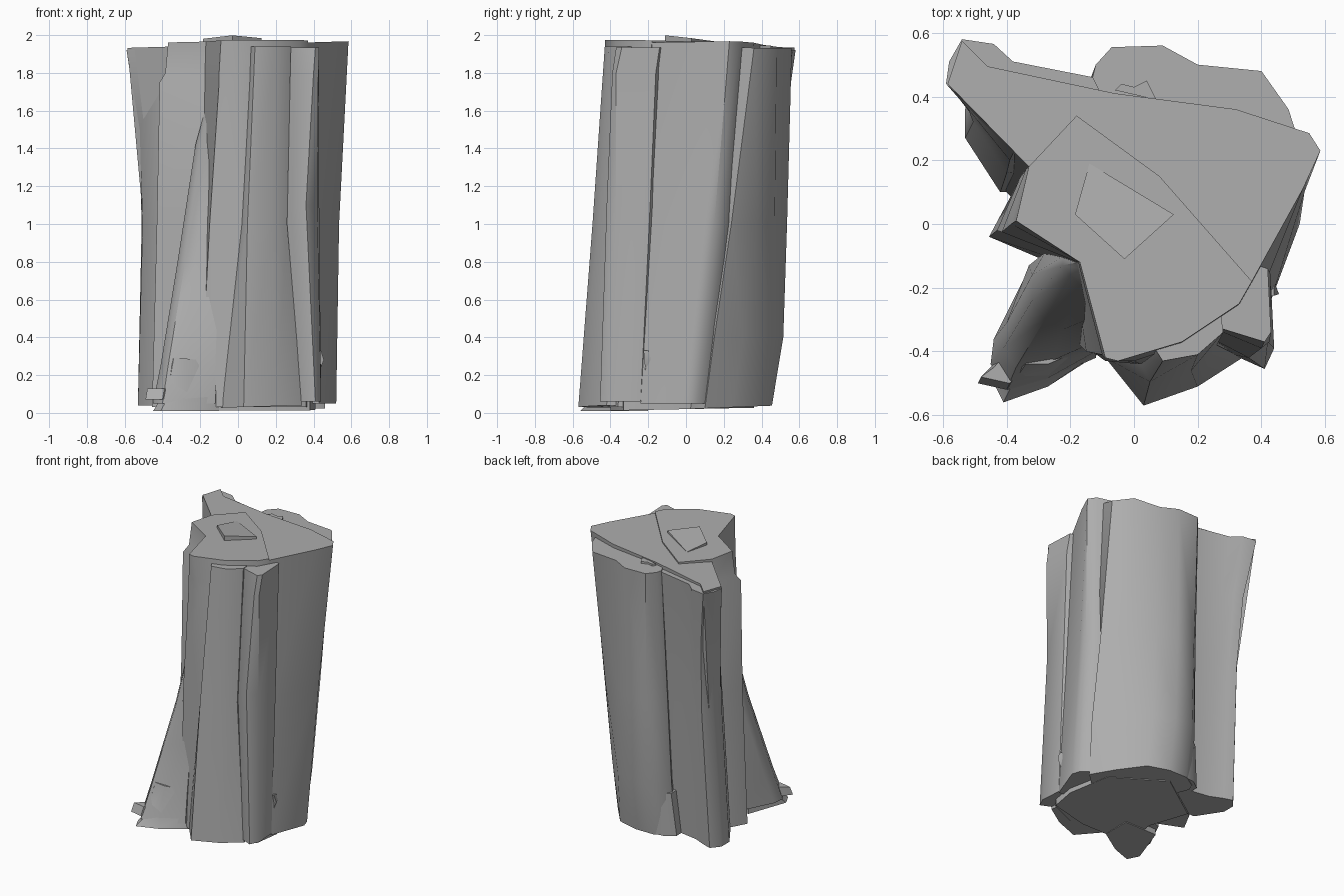
import bpy, bmesh, math

# One dark grey for the whole trunk
grey = bpy.data.materials.new("grey")
grey.diffuse_color = (0.42, 0.42, 0.42, 1)


def column(name, *rings, angle=42):
    """Loft between polygon rings given as (z, x tilt, y tilt, outline)."""
    bm = bmesh.new()
    loops = []
    for z, tx, ty, pts in rings:
        loops.append([bm.verts.new((x, y, z + tx * x + ty * y)) for x, y in pts])
    n = len(loops[0])
    for a, b in zip(loops, loops[1:]):
        for i in range(n):
            j = (i + 1) % n
            bm.faces.new((a[i], a[j], b[j], b[i]))
    bm.faces.new(loops[0][::-1])
    bm.faces.new(loops[-1])
    bmesh.ops.recalc_face_normals(bm, faces=bm.faces[:])
    mesh = bpy.data.meshes.new(name)
    bm.to_mesh(mesh)
    bm.free()
    mesh.materials.append(grey)
    ob = bpy.data.objects.new(name, mesh)
    bpy.context.collection.objects.link(ob)
    bpy.ops.object.select_all(action='DESELECT')
    ob.select_set(True)
    bpy.context.view_layer.objects.active = ob
    bpy.ops.object.shade_smooth_by_angle(angle=math.radians(angle))
    return ob


# Wide slab forming the right wall and most of the top
column("right_slab",
       (0.05, 0, 0, [(-.52, .28), (-.41, .11), (-.1, -.2), (.43, -.24), (.52, 0),
                     (.5, .06), (.42, .13), (.3, .2), (-.1, .28), (-.4, .36), (-.5, .38)]),
       (1.0, 0, 0, [(-.5, .33), (-.36, .14), (-.08, -.15), (.41, -.19), (.535, .1),
                    (.53, .15), (.48, .22), (.3, .29), (-.08, .34), (-.42, .43), (-.49, .44)]),
       (1.95, .03, 0, [(-.585, .44), (-.33, .18), (-.07, -.1), (.37, -.18), (.53, .11),
                       (.585, .23), (.55, .285), (.32, .36), (-.06, .41), (-.46, .495), (-.54, .575)]))

# Rear left arm, flaring outward at the top
column("rear_left_arm",
       (0.04, 0, 0, [(-.53, .27), (-.42, .1), (-.15, .1), (-.15, .33), (-.33, .36),
                     (-.42, .4), (-.48, .42), (-.53, .36)]),
       (1.0, 0, 0, [(-.505, .32), (-.4, .16), (-.12, .2), (-.12, .39), (-.34, .42),
                    (-.41, .46), (-.46, .48), (-.51, .42)]),
       (1.5, 0, 0, [(-.52, .36), (-.39, .2), (-.11, .25), (-.11, .42), (-.35, .46),
                    (-.42, .5), (-.48, .52), (-.525, .45)]),
       (1.92, 0, 0, [(-.59, .44), (-.37, .24), (-.1, .3), (-.1, .455), (-.38, .51),
                     (-.44, .565), (-.54, .58), (-.58, .51)]))

# Rounded column at the back
column("back_column",
       (0.02, 0, .04, [(-.17, .35), (-.15, .4), (-.06, .455), (.08, .455), (.23, .41),
                       (.36, .25), (.46, .1), (.35, 0), (0, 0)]),
       (0.4, 0, 0, [(-.16, .39), (-.14, .44), (-.06, .51), (.08, .515), (.22, .45),
                    (.37, .3), (.48, .15), (.37, .1), (0, .1)]),
       (1.0, 0, 0, [(-.15, .42), (-.13, .46), (-.06, .53), (.08, .535), (.21, .47),
                    (.37, .38), (.48, .24), (.38, .15), (0, .15)]),
       (1.94, 0, -.02, [(-.13, .46), (-.12, .5), (-.07, .555), (.09, .56), (.2, .5),
                        (.4, .48), (.485, .36), (.52, .25), (0, .2)]))

# Central core with the squared left wall and the leaning front
column("core",
       (0.03, 0, 0, [(-.38, .1), (-.455, -.04), (-.22, -.14), (-.2, -.35), (-.09, -.43),
                     (.15, -.45), (.36, -.36), (.4, -.2), (.08, .1), (-.15, .25)]),
       (1.0, 0, 0, [(-.36, .14), (-.43, -.02), (-.19, -.13), (-.15, -.4), (.02, -.44),
                    (.15, -.41), (.33, -.3), (.38, -.2), (.08, .12), (-.16, .3)]),
       (1.75, 0, 0, [(-.34, .17), (-.415, -.025), (-.175, -.12), (-.1, -.41), (0, -.43),
                     (.15, -.38), (.33, -.26), (.37, -.19), (.08, .14), (-.18, .33)]),
       (1.8, 0, 0, [(-.335, .175), (-.385, 0), (-.175, -.12), (-.1, -.41), (-.02, -.43),
                    (.15, -.38), (.33, -.26), (.37, -.19), (.08, .14), (-.18, .33)]),
       (1.965, .01, -.02, [(-.33, .18), (-.37, .01), (-.17, -.12), (-.09, -.42), (-.05, -.43),
                           (.15, -.37), (.33, -.25), (.37, -.18), (.08, .15), (-.18, .34)]))

# Two narrow columns at the front right
column("front_column",
       (0.03, .03, 0, [(-.09, -.42), (.03, -.57), (.2, -.51), (.34, -.42), (.3, -.1), (0, -.1)]),
       (1.0, 0, 0, [(.01, -.42), (.05, -.495), (.18, -.46), (.26, -.38), (.25, -.1), (.02, -.1)]),
       (1.94, 0, 0, [(.065, -.39), (.09, -.43), (.2, -.41), (.28, -.34), (.25, -.1), (.05, -.1)]))

column("front_right_column",
       (0.06, 0, 0, [(.31, -.41), (.41, -.455), (.44, -.39), (.43, -.24), (.3, -.1), (.2, -.2)]),
       (1.1, 0, 0, [(.245, -.36), (.36, -.42), (.42, -.37), (.43, -.19), (.3, -.1), (.2, -.2)]),
       (1.8, 0, 0, [(.28, -.34), (.4, -.39), (.425, -.37), (.43, -.16), (.3, -.1), (.2, -.2)]),
       (1.935, 0, 0, [(.28, -.33), (.41, -.37), (.43, -.34), (.42, -.14), (.3, -.1), (.2, -.2)]))

# Leaning wedge at the front left, with its low foot
column("front_left_root",
       (0.05, 0, 0, [(-.45, -.44), (-.4, -.52), (-.3, -.5), (-.12, -.42), (-.1, -.1),
                     (-.34, -.16), (-.44, -.36)]),
       (0.25, 0, 0, [(-.41, -.39), (-.37, -.45), (-.26, -.43), (-.12, -.4), (-.1, -.1),
                     (-.33, -.13), (-.4, -.31)]),
       (0.8, 0, 0, [(-.32, -.24), (-.28, -.3), (-.22, -.33), (-.1, -.36), (-.1, -.1),
                    (-.28, -.09), (-.32, -.16)]),
       (1.42, 0, 0, [(-.225, -.13), (-.2, -.16), (-.17, -.19), (-.1, -.28), (-.05, -.1),
                     (-.18, -.08), (-.22, -.1)]),
       (1.6, 0, 0, [(-.175, -.12), (-.165, -.14), (-.15, -.17), (-.1, -.2), (-.05, -.1),
                    (-.15, -.08), (-.17, -.1)]))
column("root_foot",
       (0.01, 0, 0, [(-.45, -.48), (-.41, -.56), (-.27, -.51), (-.1, -.4), (-.1, -.2), (-.35, -.2)]),
       (0.14, .2, 0, [(-.42, -.44), (-.38, -.5), (-.27, -.48), (-.11, -.4), (-.1, -.2), (-.35, -.2)]),
       (0.26, -.1, 0, [(-.38, -.38), (-.34, -.44), (-.27, -.44), (-.13, -.38), (-.1, -.2), (-.35, -.2)]))
column("root_toe",
       (0.07, 0, 0, [(-.49, -.5), (-.4, -.52), (-.35, -.45), (-.38, -.38), (-.45, -.45)]),
       (0.13, 0, 0, [(-.48, -.48), (-.39, -.5), (-.33, -.43), (-.36, -.36), (-.44, -.45)]))

# Low knobs at the rear base and on the right wall
column("rear_base_knob",
       (0.04, 0, 0, [(-.2, .3), (-.02, .3), (-.04, .45), (-.13, .44), (-.2, .39)]),
       (0.34, 0, 0, [(-.17, .3), (-.02, .3), (-.04, .46), (-.11, .45), (-.17, .41)]))
column("right_knob",
       (0.21, 0, 0, [(.4, -.2), (.425, -.215), (.43, -.2)]),
       (0.28, 0, 0, [(.4, -.21), (.455, -.22), (.44, -.18)]),
       (0.33, 0, 0, [(.4, -.23), (.44, -.225), (.44, -.2)]))

# Underside plate and the loose chips on top
base = [(-.3, -.4), (.1, -.4), (.38, -.33), (.41, -.15), (.35, .15), (0, .36), (-.35, .12), (-.25, -.15)]
column("base_plate", (0.02, 0, .02, base), (0.08, 0, 0, base))
chip = [(-.14, .19), (-.185, .03), (-.03, -.11), (.125, .03)]
column("top_chip", (1.93, 0, 0, chip), (1.986, .01, -.12, chip))
ridge = [(-.06, .42), (.07, .39), (.04, .45), (0, .43), (-.04, .44)]
column("rear_chip", (1.9, 0, 0, ridge), (1.945, 0, 0, ridge))
